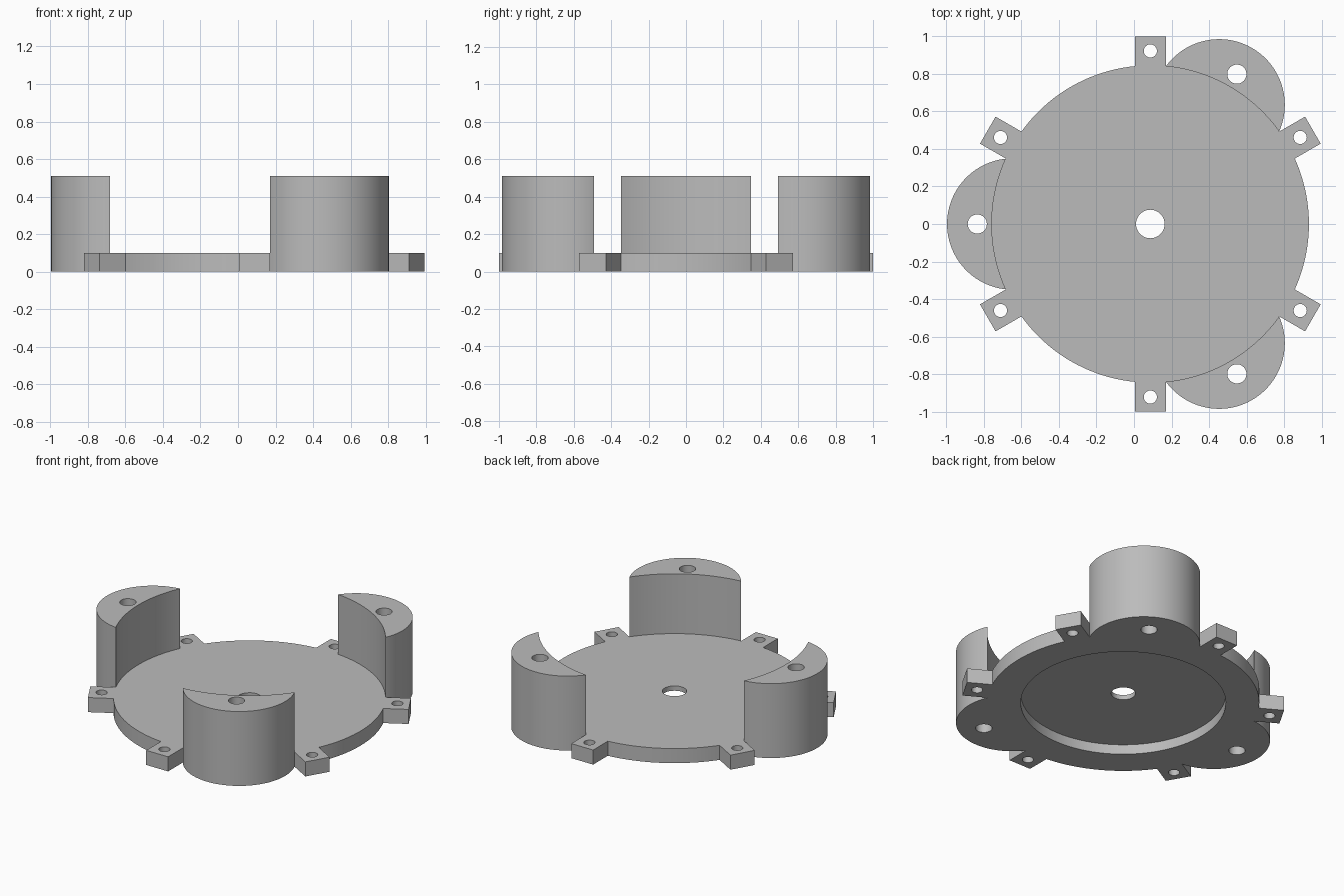
import bpy
from math import cos, sin, pi, radians

cube = bpy.data.objects.get("Cube")
if cube:
    bpy.data.objects.remove(cube, do_unlink=True)

CX = 0.087          # hub axis, slightly off the centre of the whole
DISC_R = 0.845
PLATE_H = 0.1
POST_H = 0.51

grey = bpy.data.materials.new("plain_grey")
grey.use_nodes = True
colour = (0.5, 0.5, 0.5, 1)
grey.diffuse_color = colour
grey.node_tree.nodes["Principled BSDF"].inputs["Base Color"].default_value = colour


def prism(name, outline, z0, z1):
    """Straight extrusion of a closed outline between two heights."""
    n = len(outline)
    verts = [(x, y, z) for z in (z0, z1) for x, y in outline]
    faces = [tuple(reversed(range(n))), tuple(range(n, 2 * n))]
    faces += [(i, (i + 1) % n, n + (i + 1) % n, n + i) for i in range(n)]
    mesh = bpy.data.meshes.new(name)
    mesh.from_pydata(verts, [], faces)
    mesh.materials.append(grey)
    obj = bpy.data.objects.new(name, mesh)
    bpy.context.collection.objects.link(obj)
    return obj


def polar(radius, angle, side=0.0):
    """Point at a distance from the hub, shifted sideways."""
    a = radians(angle)
    return (CX + radius * cos(a) - side * sin(a), radius * sin(a) + side * cos(a))


def cylinder(name, centre, radius, z0, z1, sides):
    ring = [(centre[0] + radius * cos(2 * pi * i / sides),
             centre[1] + radius * sin(2 * pi * i / sides)) for i in range(sides)]
    return prism(name, ring, z0, z1)


def combine(target, tool, operation):
    """Apply a boolean and discard the tool."""
    mod = target.modifiers.new("combine", "BOOLEAN")
    mod.solver = "EXACT"
    mod.operation = operation
    mod.object = tool
    bpy.context.view_layer.objects.active = target
    bpy.ops.object.modifier_apply(modifier=mod.name)
    bpy.data.objects.remove(tool, do_unlink=True)


hub = (CX, 0.0)
body = cylinder("mounting_base", hub, DISC_R, 0, PLATE_H, 144)

# Crescent posts, hollowed to follow the disc edge
for angle in (60, 180, 300):
    post = cylinder("post", polar(0.733, angle), 0.35, 0, POST_H, 96)
    clearance = cylinder("clearance", hub, DISC_R, PLATE_H, POST_H + 0.1, 144)
    combine(post, clearance, "DIFFERENCE")
    combine(body, post, "UNION")

# Square tabs around the rim
tab_angles = range(30, 390, 60)
for angle in tab_angles:
    corners = [polar(0.7, angle, -0.083), polar(1.0, angle, -0.083),
               polar(1.0, angle, 0.083), polar(0.7, angle, 0.083)]
    combine(body, prism("tab", corners, 0, PLATE_H), "UNION")

# Recess under the disc, then hub, post and tab holes
combine(body, cylinder("recess", hub, 0.637, -0.1, 0.067, 96), "DIFFERENCE")
holes = [(hub, 0.076)]
holes += [(polar(0.922, a), 0.051) for a in (60, 180, 300)]
holes += [(polar(0.922, a), 0.035) for a in tab_angles]
for centre, radius in holes:
    combine(body, cylinder("hole", centre, radius, -0.1, POST_H + 0.1, 40), "DIFFERENCE")

# Smooth curved walls, crisp rims
bpy.ops.object.select_all(action="DESELECT")
body.select_set(True)
bpy.context.view_layer.objects.active = body
bpy.ops.object.shade_smooth_by_angle(angle=radians(30))
